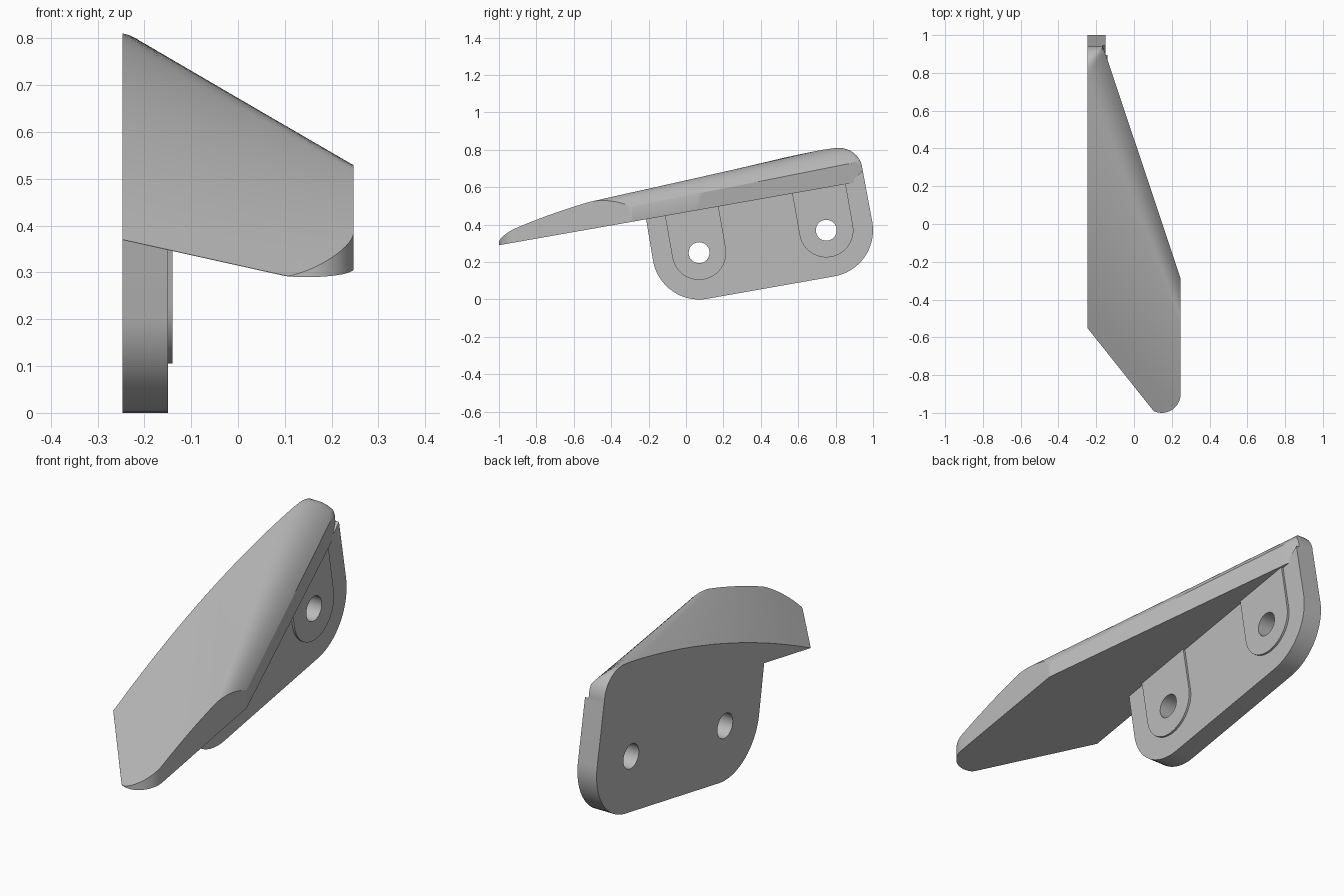
import bpy, bmesh, math
from mathutils import Vector

cube = bpy.data.objects.get("Cube")
if cube:
    bpy.data.objects.remove(cube, do_unlink=True)

GREY = (0.5, 0.5, 0.5, 1)
mat = bpy.data.materials.new("plain_grey")
mat.use_nodes = True
mat.diffuse_color = GREY
mat.node_tree.nodes["Principled BSDF"].inputs["Base Color"].default_value = GREY

TILT = math.radians(10)
ALONG = Vector((math.cos(TILT), math.sin(TILT)))
UP = Vector((-math.sin(TILT), math.cos(TILT)))
HOLES = [Vector((0.07, 0.25)), Vector((0.75, 0.37))]
LEFT, PLATE_X, PAD_X, RIGHT = -0.247, -0.15, -0.14, 0.247


def finish(name, bm):
    bmesh.ops.recalc_face_normals(bm, faces=bm.faces[:])
    mesh = bpy.data.meshes.new(name)
    bm.to_mesh(mesh)
    bm.free()
    mesh.materials.append(mat)
    mesh.shade_smooth()
    mesh.set_sharp_from_angle(angle=math.radians(32))
    obj = bpy.data.objects.new(name, mesh)
    bpy.context.collection.objects.link(obj)
    return obj


def arc(centre, radius, start, end, steps):
    """Arc in the side plane, angles in degrees from the tilted axis."""
    pts = []
    for i in range(steps + 1):
        a = math.radians(start + (end - start) * i / steps)
        pts.append(centre + radius * (math.cos(a) * ALONG + math.sin(a) * UP))
    return pts


def slab(name, loops, x0, x1):
    """Flat outline with holes, extruded across x."""
    bm = bmesh.new()
    edges = []
    for loop in loops:
        vs = [bm.verts.new((x0, p.x, p.y)) for p in loop]
        edges += [bm.edges.new((v, vs[(i + 1) % len(vs)])) for i, v in enumerate(vs)]
    bmesh.ops.triangle_fill(bm, edges=edges, use_beauty=True, normal=(1, 0, 0))
    out = bmesh.ops.extrude_face_region(bm, geom=bm.faces[:], use_keep_orig=True)
    moved = [g for g in out["geom"] if isinstance(g, bmesh.types.BMVert)]
    bmesh.ops.translate(bm, verts=moved, vec=(x1 - x0, 0, 0))
    return finish(name, bm)


def hole(centre):
    return arc(centre, 0.056, 0, 360, 32)[:-1]


def underside(y):
    return 0.29 + math.tan(TILT) * (y + 1)


# Mounting plate: large rounded lower corners concentric with the holes
outline = arc(HOLES[0], 0.25, 180, 270, 16) + arc(HOLES[1], 0.25, 270, 360, 16)
outline += [Vector((0.945, 0.69)), Vector((0.915, 0.66)),
            Vector((0.87, underside(0.87))), Vector((-0.213, underside(-0.213)))]
slab("mounting_plate", [outline] + [hole(c) for c in HOLES], LEFT, PLATE_X)

# Raised pads around the holes, running up to the blade
for label, c in zip(("front", "rear"), HOLES):
    bottom = arc(c, 0.145, 180, 360, 24)
    rise = (underside(c.x) - c.y) * math.cos(TILT) + 0.004
    top = [bottom[-1] + UP * rise, bottom[0] + UP * rise]
    slab(label + "_pad", [bottom + top, hole(c)], PLATE_X, PAD_X)


# Blade: flat tilted underside, domed top, slanted rounded rear edge
def lerp(a, b, x):
    return a + (b - a) * (x - LEFT) / (RIGHT - LEFT)


def blade_column(x, rows):
    lead, ridge, rear = lerp(-0.55, -1.17, x), lerp(0.72, -0.51, x), lerp(1.19, -0.29, x)
    thick, bulge = lerp(0.205, 0.147, x), lerp(1.95, 1.5, x)
    start, end = lead, min(rear, 0.945)
    if x > 0.07:                                   # rounded tip
        start = max(lead, -0.9 - math.sqrt(max(0, 0.01 - (x - 0.147) ** 2)))
    col = []
    for i in range(rows + 1):
        y = start + (end - start) * (1 - (1 - i / rows) ** 1.5)
        if y < ridge:
            s = (y - lead) / (ridge - lead)
            h = thick * (bulge * s - (bulge - 1) * s * s)
        else:
            h = thick * (1 - 0.45 * ((y - ridge) / (rear - ridge)) ** 2)
        base = underside(y)
        z = base + max(h, 0.001)
        if y > 0.82:                               # rounded rear corner
            z = min(z, 0.685 + math.sqrt(max(0, 0.125 ** 2 - (y - 0.82) ** 2)))
        col.append(((x, y, z), (x, y, base)))
    return col


ROWS = 40
xs = [LEFT + (0.07 - LEFT) * i / 20 for i in range(20)]
xs += [0.1585 - 0.0885 * math.cos(math.pi * i / 20) for i in range(21)]
bm = bmesh.new()
grid = [[[bm.verts.new(p) for p in pair] for pair in blade_column(x, ROWS)] for x in xs]
for a, b in zip(grid, grid[1:]):
    for j in range(ROWS):
        for k in (0, 1):                           # top and underside
            bm.faces.new((a[j][k], a[j + 1][k], b[j + 1][k], b[j][k]))
    for j in (0, ROWS):                            # leading and rear walls
        bm.faces.new((a[j][0], a[j][1], b[j][1], b[j][0]))
for col in (grid[0], grid[-1]):                    # flat side ends
    bm.faces.new([p[0] for p in col] + [p[1] for p in reversed(col)])
finish("blade", bm)
